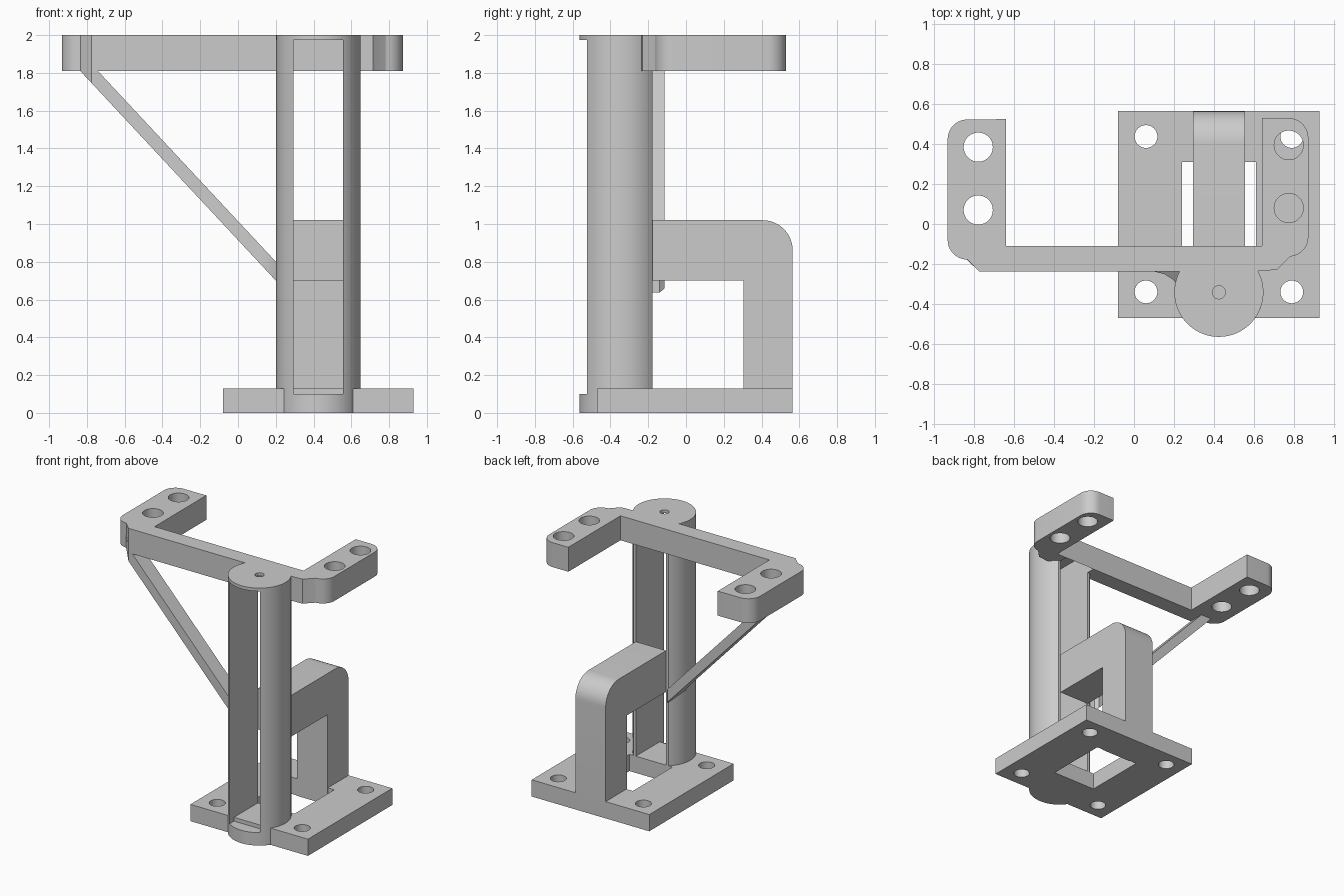
import bpy, bmesh
from math import sin, cos, asin, pi, radians
from mathutils import Matrix

cube = bpy.data.objects.get("Cube")
if cube:
    bpy.data.objects.remove(cube, do_unlink=True)

grey = bpy.data.materials.new("plain grey")
grey.use_nodes = True
GREY = (0.6, 0.6, 0.6, 1)
grey.diffuse_color = GREY
grey.node_tree.nodes["Principled BSDF"].inputs["Base Color"].default_value = GREY
parts = []


def finish(name, bm):
    mesh = bpy.data.meshes.new(name)
    bm.to_mesh(mesh)
    bm.free()
    mesh.materials.append(grey)
    ob = bpy.data.objects.new(name, mesh)
    bpy.context.collection.objects.link(ob)
    parts.append(ob)
    return ob


def arc(cx, cy, r, a0, a1, n=10):
    """Points on an arc, angles in degrees."""
    angles = [radians(a0 + (a1 - a0) * i / n) for i in range(n + 1)]
    return [(cx + r * cos(a), cy + r * sin(a)) for a in angles]


def circle(cx, cy, r, n=48):
    return arc(cx, cy, r, 0, 360, n)[:-1]


def rect(x0, x1, y0, y1):
    return [(x0, y0), (x1, y0), (x1, y1), (x0, y1)]


def prism(name, outline, z0, z1, holes=(), matrix=None):
    """Extrude an outline, with holes, from z0 to z1."""
    bm = bmesh.new()
    edges = []
    for loop in [outline, *holes]:
        vs = [bm.verts.new((x, y, z0)) for x, y in loop]
        edges += [bm.edges.new((vs[i - 1], vs[i])) for i in range(len(vs))]
    bmesh.ops.triangle_fill(bm, edges=edges, use_beauty=True)
    ext = bmesh.ops.extrude_face_region(bm, geom=bm.faces[:])
    for v in ext["geom"]:
        if isinstance(v, bmesh.types.BMVert):
            v.co.z = z1
    if matrix:
        bm.transform(matrix)
    bmesh.ops.recalc_face_normals(bm, faces=bm.faces)
    return finish(name, bm)


# Main dimensions
CX, CY, R = 0.425, -0.342, 0.223
SLOT0, SLOT1 = 0.295, 0.555
BACK = -0.177
ARM_Z, CAP_Z, TOP = 1.81, 1.975, 2.0
ARM_F, ARM_B = -0.238, -0.11

# Base plate with a window and four bolt holes
bolts = [circle(x, y, 0.057) for x in (0.06, 0.79) for y in (-0.34, 0.438)]
prism("base_plate", rect(-0.08, 0.93, -0.47, 0.565), 0, 0.13,
      [rect(0.24, 0.61, BACK, 0.31), *bolts])

# Slotted round column: foot, two side walls, cap
cut = math_angle = asin((BACK - CY) / R) * 180 / pi
prism("column_foot", arc(CX, CY, R, 180 - cut, 360 + cut, 60), 0, 0.1)
edge = asin((SLOT1 - CX) / R) * 180 / pi
wall = arc(CX, CY, R, edge - 90, cut, 30) + [(SLOT1, BACK)]
prism("column_wall_left", wall, 0.1, CAP_Z)
prism("column_wall_right", [(2 * CX - x, y) for x, y in wall], 0.1, CAP_Z)
prism("column_cap", circle(CX, CY, R, 80), CAP_Z, TOP, [circle(CX, CY, 0.033, 24)])

# Bent bracket from the base to the column, drawn in side profile
profile = [(BACK, 0.7), (0.305, 0.7), (0.305, 0.0), (0.565, 0.0),
           *arc(0.405, 0.86, 0.16, 0, 90, 12), (BACK, 1.02)]
side = Matrix(((0, 0, 1, 0), (1, 0, 0, 0), (0, 1, 0, 0), (0, 0, 0, 1)))
prism("bent_bracket", profile, SLOT0, SLOT1, matrix=side)

# Top arms with bolt pads at the ends
right_arm = [(SLOT0, ARM_B), (-0.64, ARM_B), (-0.64, 0.525),
             *arc(-0.835, 0.425, 0.098, 90, 180), *arc(-0.835, -0.08, 0.098, 180, 270),
             (-0.775, ARM_F), (SLOT0, ARM_F)]
prism("right_arm", right_arm, ARM_Z, TOP,
      [circle(-0.78, y, 0.073) for y in (0.07, 0.385)])
left_arm = [(SLOT1, ARM_F), (0.715, -0.23), (0.78, -0.165),
            *arc(0.775, -0.065, 0.098, -85, 0), *arc(0.775, 0.432, 0.098, 0, 90),
            (0.64, 0.53), (0.64, ARM_B), (SLOT1, ARM_B)]
prism("left_arm", left_arm, ARM_Z, TOP,
      [circle(0.775, y, 0.073) for y in (0.08, 0.395)])
prism("arm_bridge", rect(SLOT0, SLOT1, ARM_F, ARM_B), CAP_Z, TOP)

# Thin outer skin that closes the arm behind the slot
bm = bmesh.new()
skin = [(SLOT0, ARM_B, ARM_Z), (SLOT1, ARM_B, ARM_Z),
        (SLOT1, ARM_B, CAP_Z), (SLOT0, ARM_B, CAP_Z)]
back = bm.faces.new([bm.verts.new(p) for p in skin])
back.normal_update()
if back.normal.y < 0:
    back.normal_flip()
finish("arm_back_skin", bm)

# Diagonal strut: a plan outline sheared down toward the column
plan = [(-0.835, -0.18), (-0.775, ARM_F), (0.1, ARM_F), (0.15, -0.25),
        (0.19, -0.275), (0.215, -0.3), (0.24, -0.3), (0.26, BACK),
        (0.26, -0.14), (0.24, -0.115), (-0.835, -0.115)]
slope = Matrix(((1, 0, 0, 0), (0, 1, 0, 0), (-1.072, 0, 1, 0), (0, 0, 0, 1)))
prism("diagonal_strut", plan, 0.915, 1.015, matrix=slope)

# Smooth the curved walls, keep the edges sharp
bpy.ops.object.select_all(action="DESELECT")
for ob in parts:
    ob.select_set(True)
bpy.context.view_layer.objects.active = parts[0]
bpy.ops.object.shade_smooth_by_angle(angle=radians(30))
